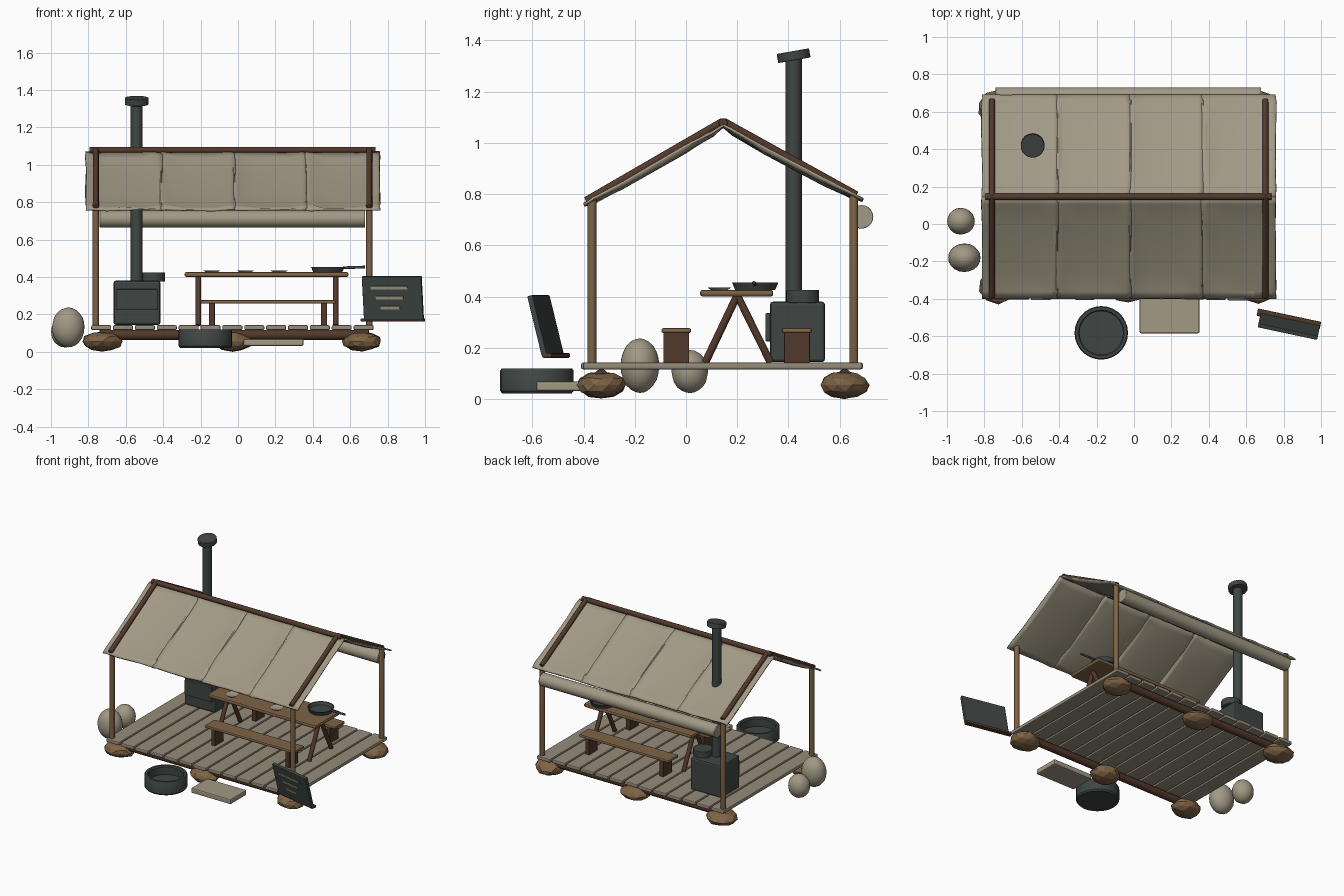
import bpy, bmesh, math, random
from mathutils import Vector, Euler

random.seed(4)
if "Cube" in bpy.data.objects:
    bpy.data.objects.remove(bpy.data.objects["Cube"])


def material(name, rgb):
    m = bpy.data.materials.new(name)
    m.use_nodes = True
    m.diffuse_color = (*rgb, 1)
    bsdf = next(n for n in m.node_tree.nodes if n.type == 'BSDF_PRINCIPLED')
    bsdf.inputs["Base Color"].default_value = (*rgb, 1)
    return m


CANVAS = material("canvas", (.36, .32, .235))
DECK = material("weathered_plank", (.30, .265, .195))
WOOD = material("warm_wood", (.21, .125, .06))
DARK = material("dark_wood", (.085, .04, .024))
IRON = material("dark_iron", (.05, .062, .056))


def finish(name, bm, mat, loc=(0, 0, 0), rot=(0, 0, 0), smooth=None, bevel=0):
    mesh = bpy.data.meshes.new(name)
    bmesh.ops.recalc_face_normals(bm, faces=bm.faces)
    bm.to_mesh(mesh)
    bm.free()
    mesh.materials.append(mat)
    ob = bpy.data.objects.new(name, mesh)
    ob.location, ob.rotation_euler = loc, rot
    bpy.context.collection.objects.link(ob)
    if bevel:
        b = ob.modifiers.new("soft_edges", 'BEVEL')
        b.width, b.segments = bevel, 2
    if smooth:
        bpy.ops.object.select_all(action='DESELECT')
        ob.select_set(True)
        bpy.context.view_layer.objects.active = ob
        bpy.ops.object.shade_smooth_by_angle(angle=math.radians(smooth))
    return ob


def box(name, loc, size, mat, rot=(0, 0, 0), bevel=.005):
    bm = bmesh.new()
    bmesh.ops.create_cube(bm, size=1)
    bmesh.ops.scale(bm, vec=size, verts=bm.verts)
    return finish(name, bm, mat, loc, rot, bevel=bevel)


def pole(name, a, b, r, mat, sides=12, bevel=.003):
    a, b = Vector(a), Vector(b)
    bm = bmesh.new()
    bmesh.ops.create_cone(bm, cap_ends=True, segments=sides, radius1=r, radius2=r, depth=(b - a).length)
    rot = (b - a).to_track_quat('Z', 'Y').to_euler()
    return finish(name, bm, mat, (a + b) / 2, rot, 40, bevel)


def lathe(name, loc, profile, mat, sides=24):
    bm = bmesh.new()
    verts = [bm.verts.new((r, 0, z)) for r, z in profile]
    edges = [bm.edges.new(p) for p in zip(verts, verts[1:])]
    bmesh.ops.spin(bm, geom=verts + edges, axis=(0, 0, 1), cent=(0, 0, 0), angle=math.tau, steps=sides)
    bmesh.ops.remove_doubles(bm, verts=bm.verts, dist=.0005)
    return finish(name, bm, mat, loc, smooth=35)


def blob(name, loc, size, mat, detail, jitter, smooth=None):
    bm = bmesh.new()
    bmesh.ops.create_icosphere(bm, subdivisions=detail, radius=1)
    for v in bm.verts:
        v.co *= 1 + random.uniform(-jitter, jitter)
    bmesh.ops.scale(bm, vec=size, verts=bm.verts)
    return finish(name, bm, mat, loc, smooth=smooth)


# Foundation stones, bearers and deck
for y in (-.33, .62):
    for x in (-.725, -.03, .665):
        blob("foundation_stone", (x, y, .06), (.107, .095, .052), WOOD, 2, .07)
    pole("deck_bearer", (-.74, y, .095), (.70, y, .095), .027, DARK)
PLANKS = 13
pitch = 1.52 / PLANKS
for i in range(PLANKS):
    slip = random.uniform(-.006, .006)
    box("deck_plank", (-.79 + pitch * (i + .5), .14 + slip, .134), (pitch - .01, 1.09, .026), DECK, bevel=.007)

# Posts, rafters and ridge
RIDGE_Y, RIDGE_Z = .145, 1.08
for x in (-.76, .702):
    for y, top in ((-.367, .79), (.655, .80)):
        pole("corner_post", (x, y, .14), (x, y, top), .0175, WOOD)
    for y, z in ((-.39, .778), (.665, .80)):
        pole("rafter", (x, y, z), (x, RIDGE_Y, RIDGE_Z + .008), .016, DARK)
pole("ridge_pole", (-.795, RIDGE_Y, RIDGE_Z + .003), (.735, RIDGE_Y, RIDGE_Z + .003), .018, DARK)


# Sagging canvas panels, four on each slope
def canvas_panel(name, x0, x1, eave_y, eave_z):
    steps = (0, .07, .28, .72, .93, 1)
    bm = bmesh.new()
    rows = []
    for v in steps:
        row = []
        for u in steps:
            edge = min(u, 1 - u, v, 1 - v)
            corner = min(u, 1 - u) + min(v, 1 - v)
            sag = .018 if edge > .2 else (.012 if edge > 0 and corner > .3 else 0)
            y = RIDGE_Y + (eave_y - RIDGE_Y) * v
            z = RIDGE_Z - .008 + (eave_z - RIDGE_Z) * v - sag
            wobble = [random.uniform(-.004, .004) for _ in range(2)]
            row.append(bm.verts.new((x0 + (x1 - x0) * u + wobble[0], y, z + wobble[1])))
        rows.append(row)
    for r0, r1 in zip(rows, rows[1:]):
        for i in range(len(steps) - 1):
            bm.faces.new((r0[i], r0[i + 1], r1[i + 1], r1[i]))
    ob = finish(name, bm, CANVAS, smooth=12)
    solid = ob.modifiers.new("cloth_thickness", 'SOLIDIFY')
    solid.thickness, solid.offset = .01, 0


seams = (-.81, -.41, -.02, .365, .755)
for x0, x1 in zip(seams, seams[1:]):
    canvas_panel("front_canvas", x0 - .004, x1 + .004, -.398, .772)
    canvas_panel("back_canvas", x0 - .004, x1 + .004, .69, .79)
pole("rolled_canvas", (-.74, .685, .716), (.68, .685, .716), .046, CANVAS, 20)

# Stove with door, hot plate and chimney
box("stove_body", (-.54, .435, .267), (.25, .215, .236), IRON, bevel=.012)
box("stove_door", (-.54, .322, .285), (.22, .025, .11), IRON)
pole("stove_pot", (-.455, .455, .38), (-.455, .455, .43), .065, IRON, 20)
pole("chimney_pipe", (-.542, .42, .38), (-.542, .42, 1.34), .032, IRON, 16)
tilt = Euler((math.radians(10), 0, 0)).to_matrix() @ Vector((0, 0, .018))
cap = Vector((-.542, .42, 1.345))
pole("chimney_cap", cap - tilt, cap + tilt, .064, IRON, 18)

# Table and benches
box("table_top", (.152, .198, .418), (.875, .285, .026), WOOD, bevel=.009)
for x in (-.212, .522):
    for foot in (.075, .33):
        pole("table_leg", (x, foot, .147), (x, .2, .41), .015, DARK)
for y in (-.038, .433):
    box("bench_seat", (.16, y, .272), (.725, .115, .02), WOOD, bevel=.007)
    for x in (-.14, .46):
        box("bench_leg", (x, y, .205), (.032, .1, .118), DARK, bevel=.003)

# Tableware
for x, y in ((-.14, .13), (.04, .27), (.22, .13)):
    lathe("plate", (x, y, .43), ((0, 0), (.032, 0), (.046, .01), (.04, .009), (.03, .004), (0, .004)), CANVAS)
lathe("frying_pan", (.48, .27, .431), ((0, 0), (.078, 0), (.09, .028), (.082, .028), (.072, .009), (0, .009)), IRON)
pole("pan_handle", (.56, .27, .454), (.68, .265, .458), .008, IRON, 8)

# Leaning notice board with chalk lines and ledge
lean = Euler((math.radians(14), 0, math.radians(-12)), 'XYZ')
centre = Vector((.828, -.548, .292))


def on_board(x, y, z):
    return centre + lean.to_matrix() @ Vector((x, y, z))


box("notice_board", centre, (.325, .022, .24), IRON, lean, .004)
for z, width in ((.06, .2), (.005, .15), (-.05, .105)):
    box("chalk_line", on_board(-.015, -.013, z), (width, .006, .016), CANVAS, lean, 0)
box("board_ledge", (.828, -.507, .175), (.345, .04, .018), DARK, (0, 0, lean.z), .005)

# Wash tub, step mat and sacks
lathe("wash_tub", (-.175, -.582, .026),
      ((0, 0), (.135, 0), (.143, .01), (.143, .09), (.138, .098), (.122, .098), (.116, .09), (.116, .035), (0, .035)),
      IRON, 28)
box("step_mat", (.19, -.492, .055), (.32, .185, .038), CANVAS, bevel=.008)
blob("large_sack", (-.907, -.18, .135), (.087, .076, .107), CANVAS, 3, .012, 50)
blob("small_sack", (-.925, .015, .112), (.074, .071, .084), CANVAS, 3, .012, 50)

# Drop everything so the lowest stone touches the ground
bpy.context.view_layer.update()
meshes = [o for o in bpy.context.scene.objects if o.type == 'MESH']
low = min((o.matrix_world @ v.co).z for o in meshes for v in o.data.vertices)
for o in meshes:
    o.location.z -= low
